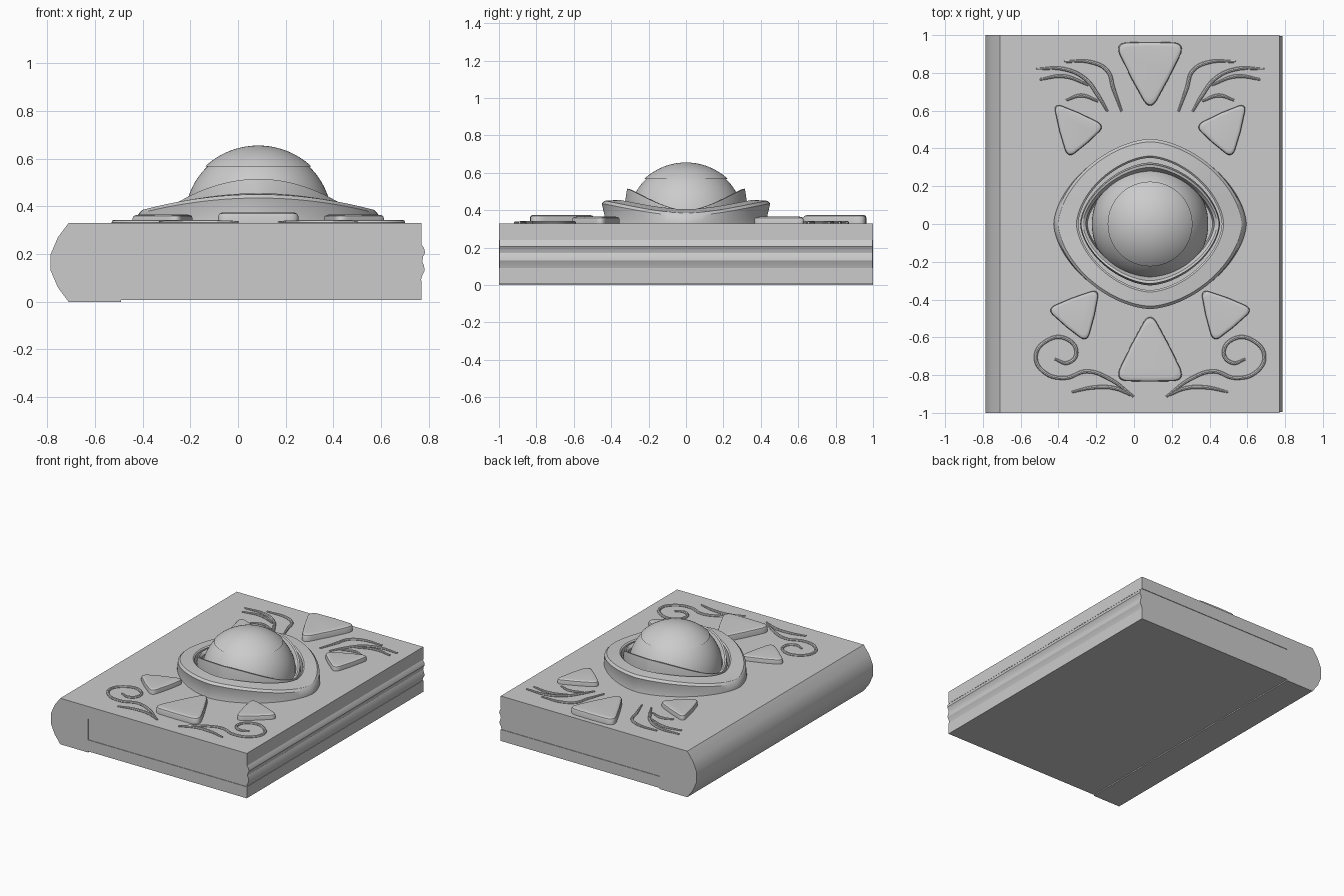
import bpy, bmesh, math
from mathutils import Vector

if "Cube" in bpy.data.objects:
    bpy.data.objects.remove(bpy.data.objects["Cube"])

CX = 0.085      # centre line of the ornament
TOP = 0.33      # upper face of the cover
grey = bpy.data.materials.new("stone grey")
grey.diffuse_color = (0.6, 0.6, 0.6, 1)
grey.use_nodes = True
grey.node_tree.nodes["Principled BSDF"].inputs["Base Color"].default_value = grey.diffuse_color


def finish(name, bm, smooth=True):
    bmesh.ops.recalc_face_normals(bm, faces=bm.faces)
    me = bpy.data.meshes.new(name)
    bm.to_mesh(me)
    bm.free()
    ob = bpy.data.objects.new(name, me)
    bpy.context.collection.objects.link(ob)
    me.materials.append(grey)
    if smooth:
        shade(ob)
    return ob


def shade(ob):
    bpy.ops.object.select_all(action='DESELECT')
    ob.select_set(True)
    bpy.context.view_layer.objects.active = ob
    bpy.ops.object.shade_smooth_by_angle(angle=math.radians(32))


def loft(name, rings, caps=False, wrap=False):
    """Skin a list of closed rings; cap both ends or join last to first."""
    bm = bmesh.new()
    vs = [[bm.verts.new(p) for p in r] for r in rings]
    n = len(vs[0])
    for k in range(len(vs) if wrap else len(vs) - 1):
        a, b = vs[k], vs[(k + 1) % len(vs)]
        for i in range(n):
            j = (i + 1) % n
            bm.faces.new((a[i], a[j], b[j], b[i]))
    if caps:
        bm.faces.new(vs[0])
        bm.faces.new(vs[-1])
    return finish(name, bm)


def extrude_y(name, profile, half):
    return loft(name, [[(x, y, z) for x, z in profile] for y in (-half, half)], caps=True)


# Book: covers and rounded spine in one profile, slightly recessed wavy pages
extrude_y("cover_and_spine", [
    (-0.49, 0.0), (-0.71, 0.0), (-0.755, 0.06), (-0.785, 0.13), (-0.785, 0.2),
    (-0.755, 0.27), (-0.71, TOP), (0.77, TOP), (0.77, 0.24), (-0.49, 0.24),
    (-0.49, 0.09), (0.77, 0.09), (0.77, 0.008), (-0.49, 0.008)], 1.0)
extrude_y("pages", [
    (-0.5, 0.085), (0.765, 0.085), (0.772, 0.11), (0.782, 0.13), (0.78, 0.15),
    (0.772, 0.17), (0.776, 0.19), (0.785, 0.205), (0.78, 0.225), (0.765, 0.245),
    (-0.5, 0.245)], 0.996)


def almond(a, b, zmid, ztip, n=1.7, steps=96):
    """Pointed oval whose height falls from the middle to the corners."""
    pts = []
    for i in range(steps):
        t = 2 * math.pi * i / steps
        c, s = math.cos(t), math.sin(t)
        u = a * math.copysign(abs(c) ** (2 / n), c)
        v = b * math.copysign(abs(s) ** (2 / n), s)
        pts.append((CX + u, v, zmid + (ztip - zmid) * (u / a) ** 2))
    return pts


# Eye socket ring and the lids inside it
loft("socket_ring", [
    almond(0.51, 0.445, 0.32, 0.32),
    almond(0.51, 0.435, 0.37, 0.34),
    almond(0.50, 0.45, 0.435, 0.37),
    almond(0.485, 0.435, 0.45, 0.385),
    almond(0.39, 0.36, 0.455, 0.405),
    almond(0.38, 0.35, 0.445, 0.40),
    almond(0.38, 0.35, 0.32, 0.32)], wrap=True)
loft("eyelids", [
    almond(0.365, 0.325, 0.32, 0.32),
    almond(0.37, 0.325, 0.45, 0.37),
    almond(0.365, 0.315, 0.515, 0.40),
    almond(0.355, 0.30, 0.512, 0.40),
    almond(0.34, 0.28, 0.475, 0.39),
    almond(0.33, 0.27, 0.32, 0.32)], wrap=True)


def dome(name, radius, zc, zmin, steps=14, seg=64):
    """Spherical cap above zmin with a flat underside."""
    full = math.acos((zmin - zc) / radius)
    rings = []
    for k in range(steps):
        t = full * (1 - k / steps)
        r, z = radius * math.sin(t), zc + radius * math.cos(t)
        rings.append([(CX + r * math.cos(2 * math.pi * i / seg),
                       r * math.sin(2 * math.pi * i / seg), z) for i in range(seg)])
    return loft(name, rings, caps=True)


dome("eyeball", 0.308, 0.345, 0.325, 24)
dome("iris", 0.327, 0.328, 0.566, 14)


def plate(name, corners, height, rnd=0.24):
    """Rounded, slightly swollen triangular plate with a soft rim."""
    c = [Vector(p) for p in corners]
    mid = sum(c, Vector((0, 0))) / 3
    out = []
    for i in range(3):
        p, a, b = c[i], c[i - 1], c[(i + 1) % 3]
        p = p + (p - mid) * 0.08
        s, e = p.lerp(a, rnd), p.lerp(b, rnd)
        for k in range(9):
            t = k / 8
            out.append(s * (1 - t) ** 2 + p * 2 * t * (1 - t) + e * t * t)
        m = (p + b) / 2
        out.append(m + (m - mid).normalized() * 0.005)
    rings = [[(*(mid + (q - mid) * f), z) for q in out] for f, z in (
        (1.0, 0.32), (1.0, height - 0.016), (0.97, height - 0.006),
        (0.9, height - 0.001), (0.82, height))]
    return loft(name, rings, caps=True)


plate("rear_petal", [(-0.10, 0.955), (0.27, 0.955), (CX, 0.60)], 0.375)
plate("front_petal", [(CX, -0.465), (-0.10, -0.825), (0.27, -0.825)], 0.375)


def strand(name, pts, width=0.010):
    """Raised line along a smooth path, thinner at its ends."""
    cu = bpy.data.curves.new(name, 'CURVE')
    cu.dimensions = '3D'
    cu.bevel_depth = width
    cu.bevel_resolution = 2
    cu.resolution_u = 8
    cu.use_fill_caps = True
    sp = cu.splines.new('BEZIER')
    sp.bezier_points.add(len(pts) - 1)
    for i, (bp, p) in enumerate(zip(sp.bezier_points, pts)):
        bp.co = (*p, 0.333)
        bp.handle_left_type = bp.handle_right_type = 'AUTO'
        bp.radius = 0.6 if i in (0, len(pts) - 1) else 1.0
    ob = bpy.data.objects.new(name, cu)
    bpy.context.collection.objects.link(ob)
    bpy.ops.object.select_all(action='DESELECT')
    ob.select_set(True)
    bpy.context.view_layer.objects.active = ob
    bpy.ops.object.convert(target='MESH')
    ob = bpy.context.view_layer.objects.active
    ob.data.materials.clear()
    ob.data.materials.append(grey)
    shade(ob)


# Side petals and flowing lines, repeated on both sides of the centre line
petals = {
    "rear_side_petal": [(-0.425, 0.64), (-0.155, 0.52), (-0.35, 0.35)],
    "front_side_petal": [(-0.46, -0.45), (-0.185, -0.345), (-0.25, -0.625)],
}
strands = {
    "long_lash": [(-0.37, 0.86), (-0.22, 0.855), (-0.14, 0.81), (-0.11, 0.72), (-0.065, 0.595)],
    "outer_lash": [(-0.52, 0.82), (-0.37, 0.82), (-0.26, 0.77), (-0.19, 0.68), (-0.14, 0.595)],
    "middle_lash": [(-0.50, 0.765), (-0.37, 0.782), (-0.24, 0.735)],
    "short_lash": [(-0.36, 0.655), (-0.28, 0.68), (-0.19, 0.65)],
    "scroll": [(-0.42, -0.715), (-0.35, -0.735), (-0.305, -0.68), (-0.365, -0.605),
               (-0.465, -0.62), (-0.52, -0.70), (-0.475, -0.785), (-0.365, -0.815),
               (-0.25, -0.78), (-0.13, -0.82), (0.0, -0.915)],
    "scroll_branch": [(-0.33, -0.89), (-0.21, -0.865), (-0.10, -0.87), (-0.02, -0.905)],
}
for side, sx in (("left", 1), ("right", -1)):
    def flip(pts):
        return [(CX + sx * (x - CX), y) for x, y in pts]
    for name, pts in petals.items():
        plate(f"{side}_{name}", flip(pts), 0.365)
    for name, pts in strands.items():
        strand(f"{side}_{name}", flip(pts))
